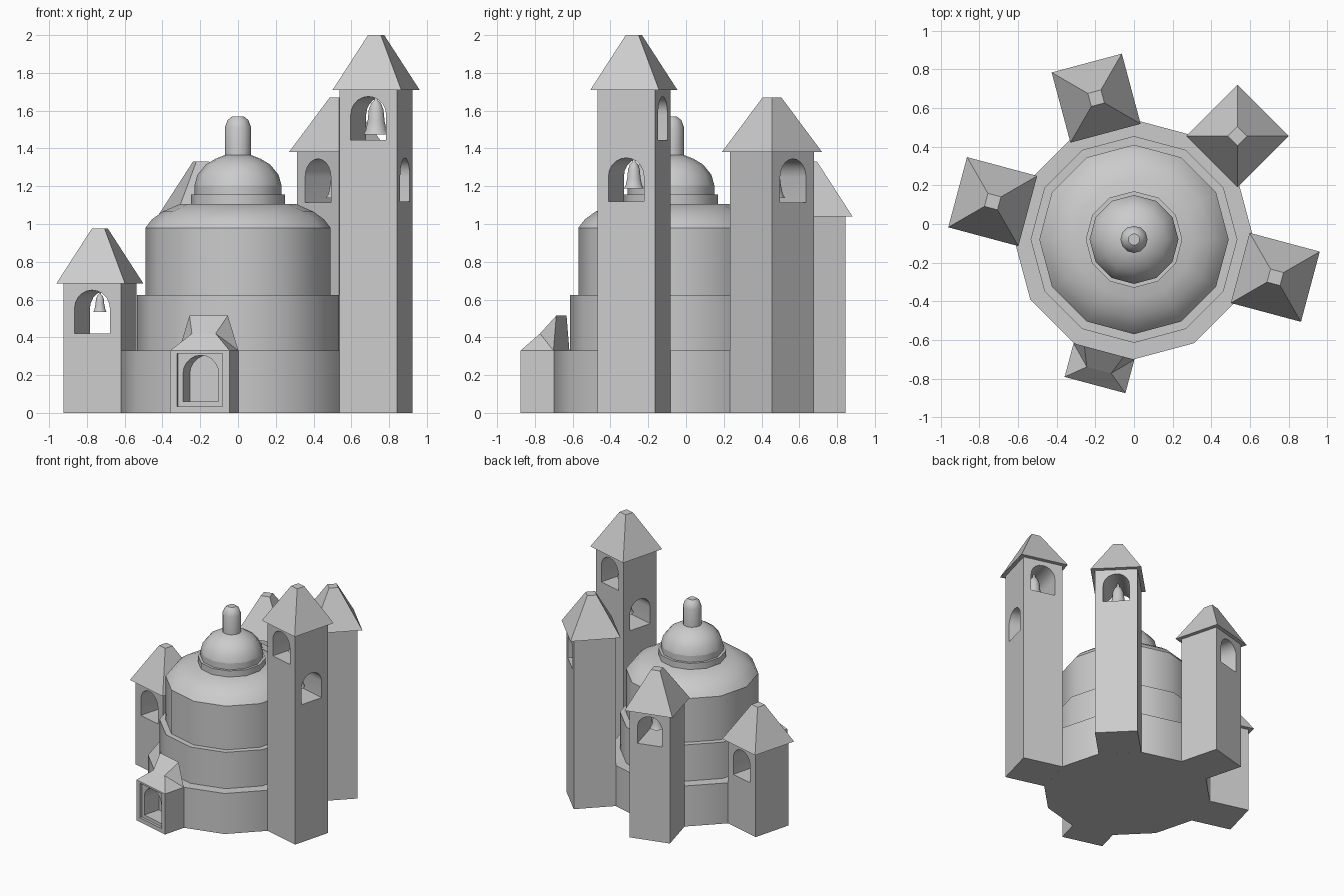
import bpy, bmesh
from math import pi, sin, cos, radians
from mathutils import Matrix, Vector

if "Cube" in bpy.data.objects:
    bpy.data.objects.remove(bpy.data.objects["Cube"])

stone = bpy.data.materials.new("grey_stone")
stone.use_nodes = True
GREY = (0.6, 0.6, 0.6, 1)
stone.diffuse_color = GREY
stone.node_tree.nodes["Principled BSDF"].inputs["Base Color"].default_value = GREY

CENTRE = Vector((0, -0.08, 0))


def place(angle, dist=0):
    """Frame whose +x points outward from the drum centre."""
    turn = Matrix.Rotation(radians(angle), 4, "Z")
    return Matrix.Translation(CENTRE) @ turn @ Matrix.Translation((dist, 0, 0))


def make(name, bm, matrix=None, smooth=None):
    bmesh.ops.recalc_face_normals(bm, faces=bm.faces)
    if matrix:
        bm.transform(matrix)
    mesh = bpy.data.meshes.new(name)
    bm.to_mesh(mesh)
    bm.free()
    mesh.materials.append(stone)
    obj = bpy.data.objects.new(name, mesh)
    bpy.context.collection.objects.link(obj)
    if smooth:
        select(obj)
        bpy.ops.object.shade_smooth_by_angle(angle=radians(smooth))
    return obj


def select(obj):
    bpy.ops.object.select_all(action="DESELECT")
    obj.select_set(True)
    bpy.context.view_layer.objects.active = obj


def loft(rings):
    """Skin a list of equal closed rings and cap both ends."""
    bm = bmesh.new()
    loops = [[bm.verts.new(p) for p in ring] for ring in rings]
    for a, b in zip(loops, loops[1:]):
        n = len(a)
        for i in range(n):
            j = (i + 1) % n
            bm.faces.new((a[i], a[j], b[j], b[i]))
    bm.faces.new(loops[0])
    bm.faces.new(loops[-1])
    return bm


def lathe(profile, sides=12):
    return loft([[(r * cos(2 * pi * i / sides), r * sin(2 * pi * i / sides), z)
                  for i in range(sides)] for r, z in profile])


def square(half, z):
    return [(-half, -half, z), (half, -half, z), (half, half, z), (-half, half, z)]


def arch(half, bottom, top, start, end):
    """Round-headed prism running along x."""
    spring = top - half
    outline = [(-half, bottom), (half, bottom)]
    outline += [(half * cos(pi * i / 10), spring + half * sin(pi * i / 10)) for i in range(11)]
    return loft([[(x, y, z) for y, z in outline] for x in (start, end)])


def cut(obj, bm, matrix):
    cutter = make("cutter", bm, matrix)
    cutter.hide_render = True
    mod = obj.modifiers.new("opening", "BOOLEAN")
    mod.operation, mod.solver, mod.object = "DIFFERENCE", "EXACT", cutter
    select(obj)
    bpy.ops.object.modifier_apply(modifier=mod.name)
    bpy.data.objects.remove(cutter)


def bell(name, radius, bottom, top, matrix):
    h = top - bottom
    shape = [(1, 0), (0.82, 0.12), (0.66, 0.4), (0.58, 0.72), (0.4, 0.9), (0.15, 1), (0.1, 1.25)]
    make(name, lathe([(radius * r, bottom + h * t) for r, t in shape]), matrix, 40)


# Stepped drum, dome and lantern
make("drum", lathe([(0.62, 0), (0.62, 0.33), (0.535, 0.33), (0.535, 0.625),
                    (0.49, 0.625), (0.49, 0.98)]), place(0), 35)
make("dome", lathe([(0.49, 0.98), (0.455, 1.025), (0.4, 1.065), (0.31, 1.105)]), place(0), 35)
make("dome_collar", lathe([(0.25, 1.1), (0.25, 1.155), (0.23, 1.155), (0.23, 1.205)]), place(0), 35)
make("cupola", lathe([(0.23, 1.205), (0.215, 1.26), (0.17, 1.315), (0.12, 1.345),
                      (0.07, 1.365)]), place(0), 35)
make("lantern", lathe([(0.07, 1.36), (0.07, 1.51), (0.055, 1.55), (0.03, 1.57)]), place(0), 35)

# Four bell towers stepping down around the drum; turn 90 runs the opening sideways
TOWERS = [("tall_tower", -15, 1.71, 90, 0.07), ("high_tower", 45, 1.38, 0, 0.072),
          ("middle_tower", 105, 1.04, 0, 0.052), ("low_tower", 165, 0.685, 90, 0.037)]
for name, angle, eave, turn, size in TOWERS:
    frame = place(angle, 0.757)
    tower = make(name, loft([square(0.158, 0), square(0.158, eave)]), frame)
    openings = [(eave - 0.265, eave - 0.035, turn, size)]
    if name == "tall_tower":
        openings.append((1.12, 1.35, 0, 0.055))
    for n, (low, high, spin, r) in enumerate(openings):
        cut(tower, arch(0.097, low, high, -0.3, 0.3),
            frame @ Matrix.Rotation(radians(spin), 4, "Z"))
        bell(f"{name}_bell_{n + 1}", r, high - 0.02 - 2.6 * r, high - 0.02, frame)
    select(tower)
    bpy.ops.object.shade_smooth_by_angle(angle=radians(30))
    make(name + "_roof", loft([square(0.188, eave), square(0.035, eave + 0.29)]), frame)

# Entrance porch with a recessed panel and arched doorway
frame = place(255)
porch = make("porch", loft([[(x, y, z) for x, y in ((0.45, -0.163), (0.78, -0.163),
                                                    (0.78, 0.163), (0.45, 0.163))]
                            for z in (0, 0.33)]), frame)
panel = bmesh.new()
bmesh.ops.create_cube(panel, size=1, matrix=Matrix.Translation((0.79, 0, 0.175))
                      @ Matrix.Diagonal((0.06, 0.25, 0.28, 1)))
cut(porch, panel, frame)
cut(porch, arch(0.098, 0.06, 0.305, 0.62, 0.9), frame)

# Porch roof: front slope pinched at the waist, flaring to a ridge at the back
roof = bmesh.new()
sides = []
for s in (-1, 1):
    sides.append([roof.verts.new(p) for p in ((0.78, s * 0.163, 0.33), (0.7, s * 0.065, 0.42),
                                              (0.6, s * 0.105, 0.515), (0.6, s * 0.163, 0.33))])
(fa, ma, ta, ba), (fb, mb, tb, bb) = sides
for f, m, t, b in sides:
    roof.faces.new((f, m, b))
    roof.faces.new((m, t, b))
for face in ((fa, fb, mb, ma), (ma, mb, tb, ta), (ta, tb, bb, ba), (fa, fb, bb, ba)):
    roof.faces.new(face)
make("porch_roof", roof, frame)
